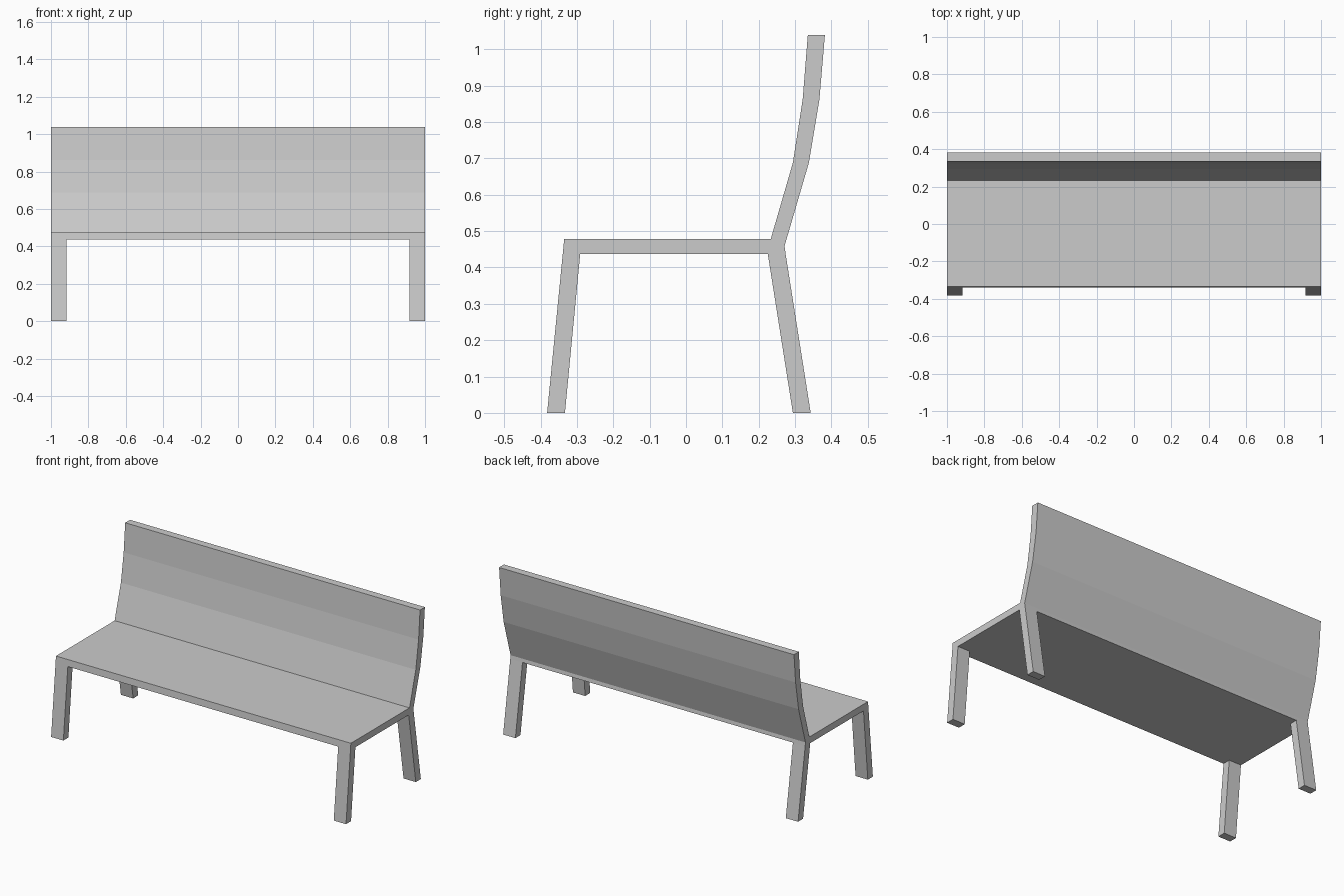
import bpy

if "Cube" in bpy.data.objects:
    bpy.data.objects.remove(bpy.data.objects["Cube"])


def prism(name, profile, x0, x1):
    """Extrude a side profile of (y, z) points along x."""
    n = len(profile)
    verts = [(x, y, z) for x in (x0, x1) for y, z in profile]
    # Profiles run anticlockwise seen from the right (+x)
    faces = [tuple(reversed(range(n))), tuple(range(n, 2 * n))]
    faces += [(i, (i + 1) % n, n + (i + 1) % n, n + i) for i in range(n)]
    mesh = bpy.data.meshes.new(name)
    mesh.from_pydata(verts, [], faces)
    mesh.update()
    obj = bpy.data.objects.new(name, mesh)
    bpy.context.collection.objects.link(obj)
    return obj


HALF = 1.0        # half the bench length
LEG_W = 0.083     # leg width along x
SEAT_Z = 0.437    # underside of the seat

# Seat slab, kinked at the rear where backrest and leg meet
prism("seat", [(-0.339, SEAT_Z), (0.274, SEAT_Z), (0.271, 0.459),
               (0.233, 0.478), (-0.335, 0.478)], -HALF, HALF)

# Curved backrest in three flat bands
prism("backrest", [(0.271, 0.459), (0.338, 0.688), (0.367, 0.863), (0.382, 1.039),
                   (0.335, 1.039), (0.321, 0.863), (0.294, 0.688), (0.233, 0.478)],
      -HALF, HALF)

# Splayed legs, one pair at each end
legs = {
    "front_leg": [(-0.382, 0), (-0.333, 0), (-0.291, SEAT_Z), (-0.339, SEAT_Z)],
    "rear_leg": [(0.294, 0), (0.343, 0), (0.274, SEAT_Z), (0.225, SEAT_Z)],
}
for name, profile in legs.items():
    prism(name + "_left", profile, -HALF, -HALF + LEG_W)
    prism(name + "_right", profile, HALF - LEG_W, HALF)
